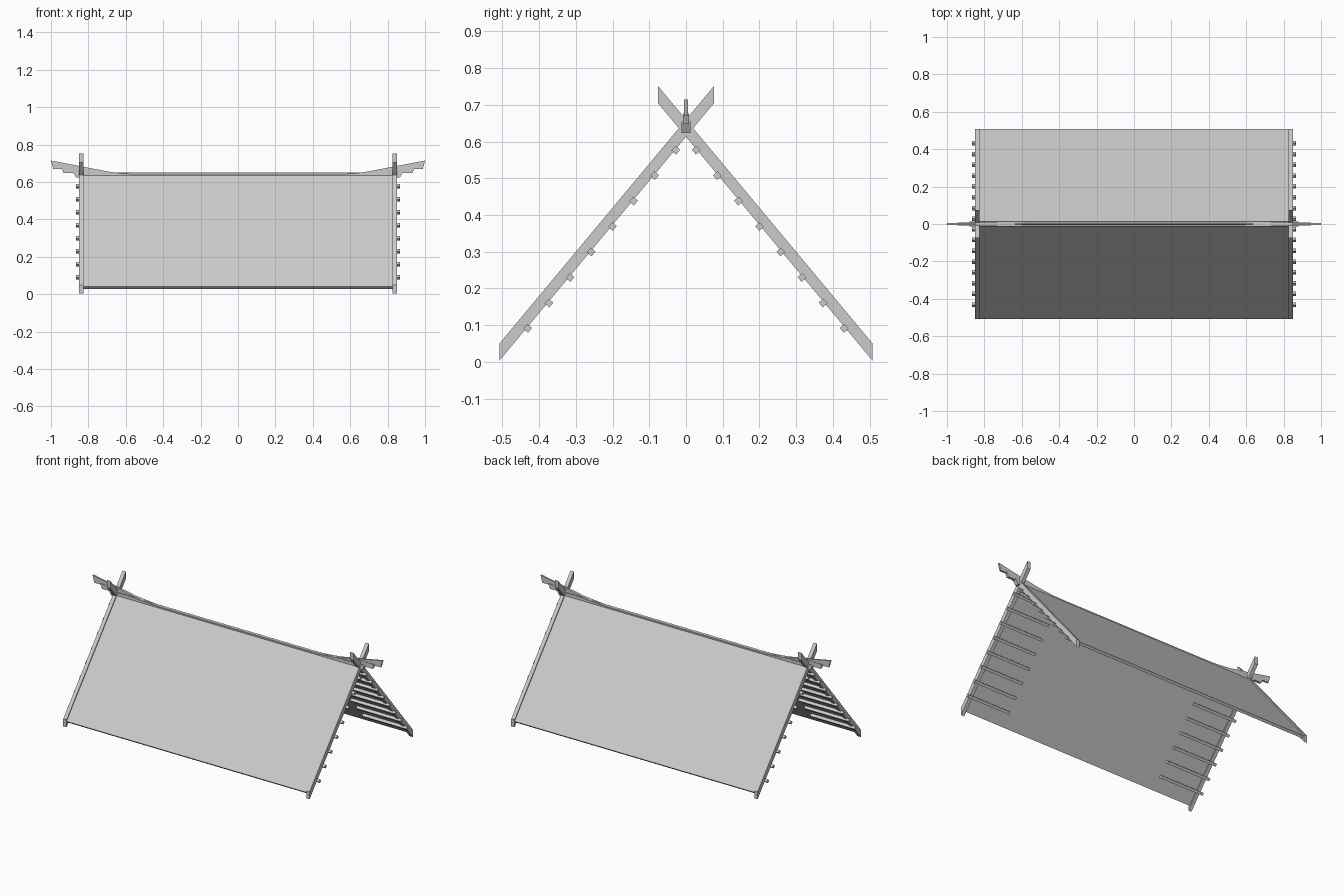
import bpy, bmesh, math

cube = bpy.data.objects.get("Cube")
if cube:
    bpy.data.objects.remove(cube, do_unlink=True)

wood = bpy.data.materials.new("pale_grey_wood")
wood.use_nodes = True
GREY = (0.6, 0.6, 0.6, 1.0)
wood.diffuse_color = GREY
wood.node_tree.nodes["Principled BSDF"].inputs["Base Color"].default_value = GREY

SLOPE = 1.2                      # rise of the roof per unit of depth
ANGLE = math.atan(SLOPE)
EAVE, CROSS = 0.508, 0.076       # depth of the eave, overshoot past the ridge


def prism(name, points, low, high, axis):
    """Extrude a flat outline between low and high along x or y."""
    bm = bmesh.new()
    rings = []
    for d in (low, high):
        rings.append([bm.verts.new((d, a, b) if axis == "x" else (a, d, b))
                      for a, b in points])
    bm.faces.new(rings[0])
    bm.faces.new(rings[1][::-1])
    n = len(points)
    for i in range(n):
        j = (i + 1) % n
        bm.faces.new((rings[0][i], rings[1][i], rings[1][j], rings[0][j]))
    bmesh.ops.recalc_face_normals(bm, faces=bm.faces)
    mesh = bpy.data.meshes.new(name)
    bm.to_mesh(mesh)
    bm.free()
    mesh.materials.append(wood)
    obj = bpy.data.objects.new(name, mesh)
    bpy.context.collection.objects.link(obj)
    return obj


def board_top(y):
    return 0.66 + SLOPE * y


def board_bottom(y):
    return 0.613 + SLOPE * y


def ridge_top(x):
    """Top edge of the ridge: flat in the middle, swept up to the tips."""
    t = max(0.0, abs(x) - 0.54)
    if t < 0.16:
        return 0.643 + 0.55 * t * t
    return 0.657 + 0.193 * (t - 0.16)


for side, label in ((1, "front"), (-1, "back")):
    # Thin roof panel, square-cut at the eave and plumb at the ridge
    panel = [(-0.508, board_top(-0.508) - 0.01), (-0.4965, board_bottom(-0.4965) + 0.012),
             (0, board_bottom(0) + 0.012), (0, board_top(0) - 0.01)]
    prism(label + "_roof_panel", [(side * y, z) for y, z in panel], -0.83, 0.83, "x")

    for end, end_label in ((1, "left"), (-1, "right")):
        # Gable board crossing its partner above the ridge
        board = [(-EAVE, board_bottom(-EAVE)), (CROSS, board_bottom(CROSS)),
                 (CROSS, board_top(CROSS)), (-EAVE, board_top(-EAVE))]
        prism(f"{label}_{end_label}_gable_board", [(side * y, z) for y, z in board],
              *sorted((end * 0.827, end * 0.85)), "x")

        # Square purlins under the panel, poking out past the gable board
        for i in range(8):
            cy, cz = -0.431 + i * 0.0576, 0.091 + i * 0.0694
            square = []
            for k in range(4):
                a = ANGLE + math.pi / 4 + k * math.pi / 2
                square.append((side * (cy + 0.012 * math.cos(a)), cz + 0.012 * math.sin(a)))
            prism(f"{label}_{end_label}_purlin_{i + 1}", square,
                  *sorted((end * 0.56, end * 0.867)), "x")

# Ridge beam, with two narrower layers stepping outward at each upturned tip
STEPS = 40
beam = [(-0.865, 0.623), (0.865, 0.623), (0.88, 0.65)]
for i in range(STEPS + 1):
    x = 0.88 - 1.76 * i / STEPS
    beam.append((x, min(ridge_top(x), 0.655)))
beam.append((-0.88, 0.65))
prism("ridge_beam", beam, -0.0125, 0.0125, "y")

for end, label in ((1, "left"), (-1, "right")):
    for name, tip, base, cap, half in (("middle", 0.945, 0.648, 0.677, 0.008),
                                       ("upper", 1.0, 0.67, 1.0, 0.005)):
        outline = [(0.54, 0.635), (0.8, 0.635), (0.86, base), (tip - 0.012, base)]
        for i in range(13):
            x = tip + (0.54 - tip) * i / 12
            outline.append((x, min(ridge_top(x), cap)))
        prism(f"{label}_{name}_ridge_finial", [(end * x, z) for x, z in outline],
              -half, half, "y")
